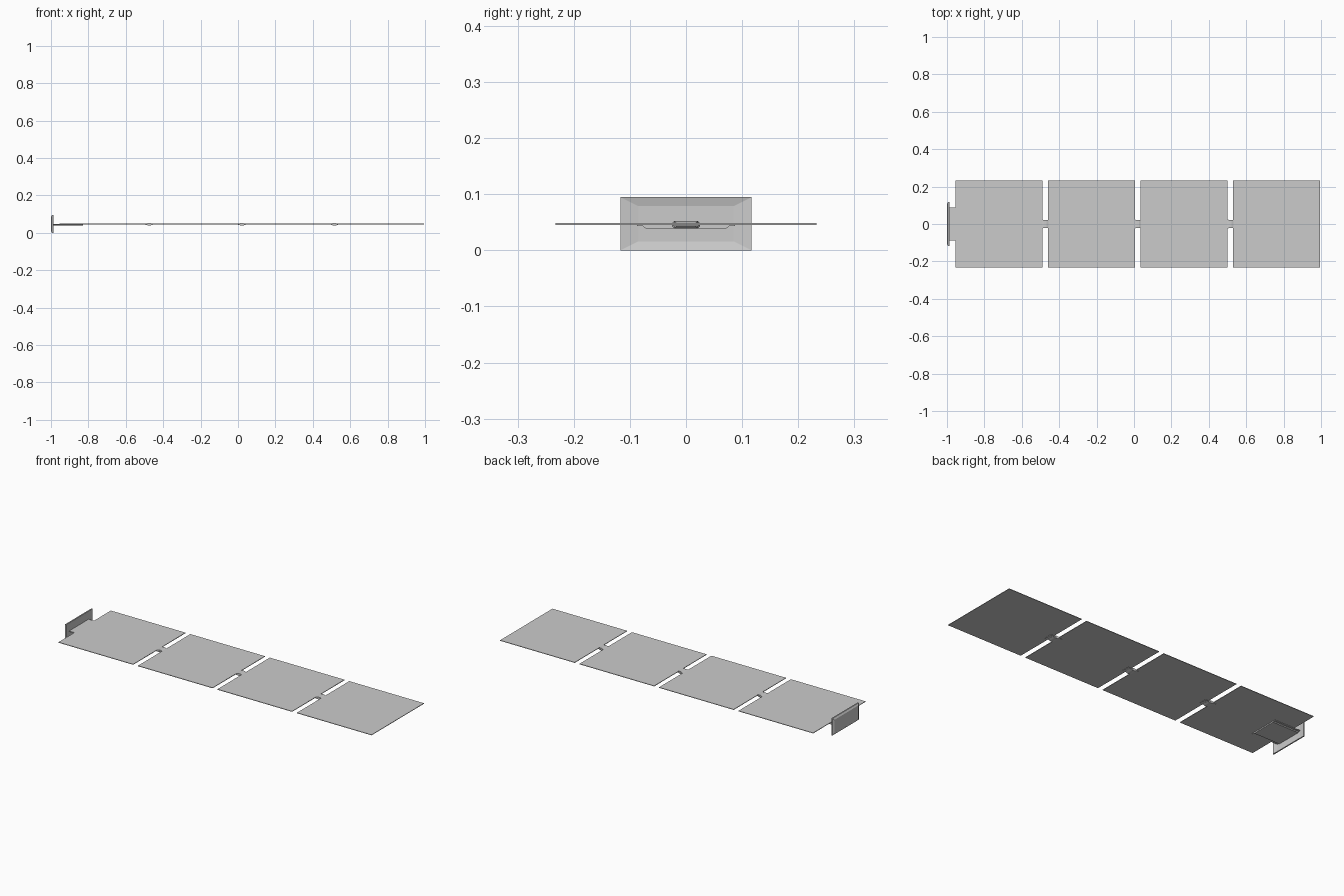
import bpy, bmesh

if "Cube" in bpy.data.objects:
    bpy.data.objects.remove(bpy.data.objects["Cube"])

def make(name, verts, faces):
    me = bpy.data.meshes.new(name)
    me.from_pydata(verts, [], faces)
    bm = bmesh.new()
    bm.from_mesh(me)
    bmesh.ops.recalc_face_normals(bm, faces=bm.faces)
    bm.to_mesh(me)
    bm.free()
    ob = bpy.data.objects.new(name, me)
    bpy.context.collection.objects.link(ob)
    return ob

def loft(name, sections):
    """Closed solid through matching cross-section loops."""
    n = len(sections[0])
    verts = [p for s in sections for p in s]
    faces = [(k*n + i, k*n + (i+1) % n, (k+1)*n + (i+1) % n, (k+1)*n + i)
             for k in range(len(sections) - 1) for i in range(n)]
    faces += [tuple(range(n)), tuple(range(len(verts) - n, len(verts)))]
    return make(name, verts, faces)

def rect_x(x, hy, z0, z1):
    return [(x, -hy, z0), (x, hy, z0), (x, hy, z1), (x, -hy, z1)]

def box(name, x0, x1, hy, z0, z1):
    return loft(name, [rect_x(x0, hy, z0, z1), rect_x(x1, hy, z0, z1)])

# Four solar panels and the hinges between them
for i in range(4):
    x = -0.955 + i * 0.495
    box(f"panel_{i+1}", x, x + 0.465, 0.233, 0.0455, 0.0485)
    if i < 3:
        g = x + 0.465
        # tapered hinge block
        loft(f"hinge_{i+1}", [rect_x(g - 0.004, 0.025, 0.043, 0.048),
                              rect_x(g + 0.010, 0.021, 0.039, 0.052),
                              rect_x(g + 0.022, 0.021, 0.039, 0.052),
                              rect_x(g + 0.034, 0.017, 0.043, 0.048)])
        # thin strap reaching under both panels
        box(f"hinge_strap_{i+1}", g - 0.02, g + 0.05, 0.022, 0.0435, 0.0455)

# Mounting plate: shallow dished rectangle with a raised back
loft("mount_plate", [rect_x(-1.0, 0.108, 0.009, 0.086),
                     rect_x(-0.994, 0.117, 0.0, 0.095),
                     rect_x(-0.987, 0.117, 0.0, 0.095),
                     rect_x(-0.991, 0.085, 0.016, 0.079)])

# Hat-section bracket running under the first panel
half = [(0.087, 0.046), (0.087, 0.043), (0.077, 0.043), (0.072, 0.039)]
prof = half + [(-y, z) for y, z in reversed(half)]
loft("mount_bracket", [[(x, y, z) for y, z in prof] for x in (-0.992, -0.83)])
